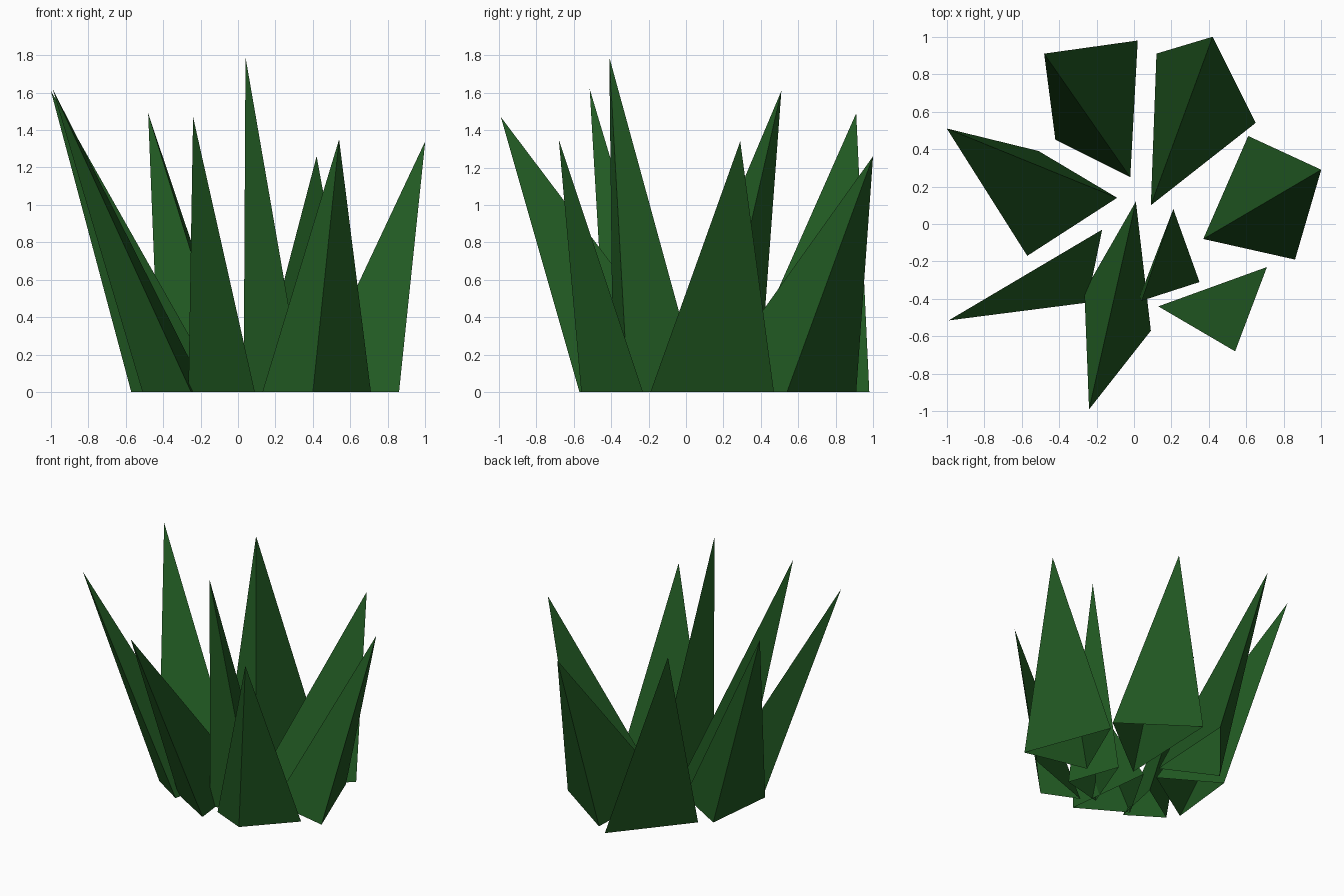
import bpy, bmesh

if "Cube" in bpy.data.objects:
    bpy.data.objects.remove(bpy.data.objects["Cube"])

green = bpy.data.materials.new("leaf_green")
green.diffuse_color = (0.015, 0.10, 0.016, 1)
green.use_nodes = True
green.node_tree.nodes["Principled BSDF"].inputs["Base Color"].default_value = green.diffuse_color

# Each blade: tip (x, y, z) and its three ground corners (x, y)
BLADES = [
    ((-0.48, 0.91, 1.49), (0.02, 0.98), (-0.02, 0.25), (-0.42, 0.45)),
    ((0.42, 1.00, 1.26), (0.65, 0.54), (0.09, 0.10), (0.12, 0.91)),
    ((1.00, 0.29, 1.34), (0.61, 0.47), (0.86, -0.19), (0.37, -0.08)),
    ((0.54, -0.68, 1.35), (0.71, -0.23), (0.13, -0.44), (0.40, -0.56)),
    ((0.04, -0.41, 1.79), (0.21, 0.08), (0.35, -0.31), (0.03, -0.39)),
    ((-0.24, -0.99, 1.47), (0.01, 0.12), (0.09, -0.57), (-0.265, -0.36)),
    ((-0.99, -0.515, 1.62), (-0.17, -0.03), (-0.25, -0.42), (-0.51, -0.25)),
    ((-1.00, 0.51, 1.61), (-0.51, 0.39), (-0.09, 0.14), (-0.57, -0.17)),
]


def grass_blade(index, tip, *corners):
    """Three-sided spike, open at the ground."""
    # order corners counter-clockwise so the sides face outward
    (ax, ay), (bx, by), (cx, cy) = corners
    if (bx - ax) * (cy - ay) - (by - ay) * (cx - ax) < 0:
        corners = corners[::-1]
    bm = bmesh.new()
    top = bm.verts.new(tip)
    base = [bm.verts.new((x, y, 0)) for x, y in corners]
    for i in range(3):
        bm.faces.new((base[i], base[(i + 1) % 3], top))
    mesh = bpy.data.meshes.new(f"grass_blade_{index}")
    bm.to_mesh(mesh)
    bm.free()
    mesh.materials.append(green)
    obj = bpy.data.objects.new(mesh.name, mesh)
    bpy.context.collection.objects.link(obj)


# Tuft of grass
for n, blade in enumerate(BLADES, 1):
    grass_blade(n, *blade)
